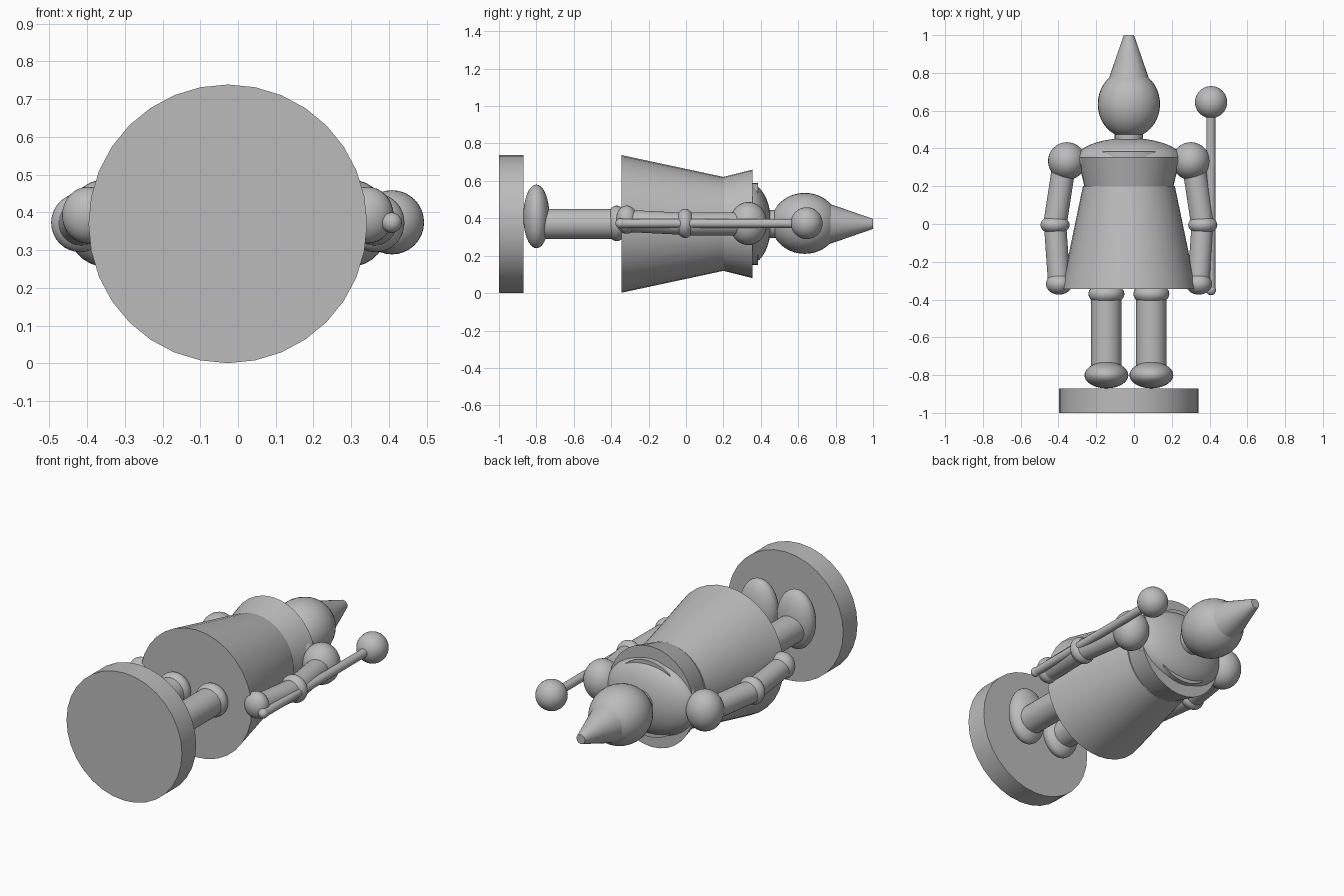
import bpy, bmesh, math
from mathutils import Vector, Matrix

cube = bpy.data.objects.get("Cube")
if cube:
    bpy.data.objects.remove(cube, do_unlink=True)

grey = bpy.data.materials.new("plain grey")
grey.use_nodes = True
COLOUR = (0.5, 0.5, 0.5, 1)
grey.diffuse_color = COLOUR
grey.node_tree.nodes["Principled BSDF"].inputs["Base Color"].default_value = COLOUR

CX, CZ = -0.027, 0.37   # body axis, running along y


def finish(name, bm):
    bmesh.ops.recalc_face_normals(bm, faces=bm.faces)
    mesh = bpy.data.meshes.new(name)
    bm.to_mesh(mesh)
    bm.free()
    mesh.materials.append(grey)
    obj = bpy.data.objects.new(name, mesh)
    bpy.context.collection.objects.link(obj)
    bpy.ops.object.select_all(action='DESELECT')
    obj.select_set(True)
    bpy.context.view_layer.objects.active = obj
    bpy.ops.object.shade_smooth_by_angle(angle=math.radians(35))
    return obj


def ball(name, centre, radii):
    """Ellipsoid with its poles along y."""
    bm = bmesh.new()
    bmesh.ops.create_uvsphere(bm, u_segments=32, v_segments=20, radius=1)
    bm.transform(Matrix.Translation(centre) @ Matrix.Diagonal((*radii, 1))
                 @ Matrix.Rotation(math.pi / 2, 4, 'X'))
    return finish(name, bm)


def rod(name, a, b, radius):
    """Capped cylinder between two points."""
    a, b = Vector(a), Vector(b)
    bm = bmesh.new()
    bmesh.ops.create_cone(bm, cap_ends=True, segments=32, radius1=radius,
                          radius2=radius, depth=(b - a).length)
    turn = (b - a).to_track_quat('Z', 'Y').to_matrix().to_4x4()
    bm.transform(Matrix.Translation((a + b) / 2) @ turn)
    return finish(name, bm)


def lathe(name, profile, x_scale=1.0, sides=32):
    """Closed turned shape around the body axis from (radius, y) pairs."""
    bm = bmesh.new()
    rings = []
    for r, y in profile:
        angles = [2 * math.pi * i / sides for i in range(sides)]
        rings.append([bm.verts.new((CX + x_scale * r * math.cos(t), y,
                                    CZ + r * math.sin(t))) for t in angles])
    for low, high in zip(rings, rings[1:]):
        for i in range(sides):
            j = (i + 1) % sides
            bm.faces.new((low[i], low[j], high[j], high[i]))
    bm.faces.new(rings[0])
    bm.faces.new(rings[-1])
    return finish(name, bm)


# Base and coat
lathe("base", [(0.369, -1.0), (0.369, -0.87)])
lathe("coat_skirt", [(0.368, -0.345), (0.251, 0.2)], 0.97)
lathe("coat_chest", [(0.251, 0.2), (0.29, 0.355)], 0.94)
lathe("collar", [(0.22, 0.3), (0.22, 0.385)])
ball("shoulder_dome", (CX, 0.34, CZ), (0.285, 0.115, 0.215))

# Head
lathe("neck", [(0.075, 0.4), (0.075, 0.5)])
ball("head", (CX, 0.635, CZ + 0.003), (0.165, 0.18, 0.163))
lathe("pointed_hat", [(0.115, 0.745), (0.027, 1.0)])

# Legs and arms, one set per side
for side, s in (("left", 1), ("right", -1)):
    def at(x, y, z=CZ):
        return (CX + s * x, y, z)

    ball(side + "_foot", at(0.119, -0.8, 0.41), (0.116, 0.07, 0.17))
    rod(side + "_leg", at(0.119, -0.78), at(0.119, -0.33), 0.081)
    ball(side + "_knee", at(0.119, -0.37, 0.373), (0.095, 0.06, 0.095))

    ball(side + "_shoulder", at(0.328, 0.333, 0.372), (0.1, 0.1, 0.115))
    rod(side + "_upper_arm", at(0.345, 0.3), at(0.391, 0.0), 0.062)
    ball(side + "_elbow", at(0.391, -0.005, 0.373), (0.077, 0.05, 0.078))
    rod(side + "_forearm", at(0.391, 0.0), at(0.37, -0.3, 0.385), 0.059)
    ball(side + "_hand", at(0.37, -0.317, 0.393), (0.069, 0.057, 0.075))

# Staff on the left side
STAFF_X, STAFF_Z = 0.407, 0.373
rod("staff", (STAFF_X, -0.36, STAFF_Z), (STAFF_X, 0.6, STAFF_Z), 0.024)
ball("staff_tip", (STAFF_X, -0.35, STAFF_Z), (0.027, 0.027, 0.027))
ball("staff_knob", (STAFF_X + 0.001, 0.645, 0.374), (0.085, 0.085, 0.085))
